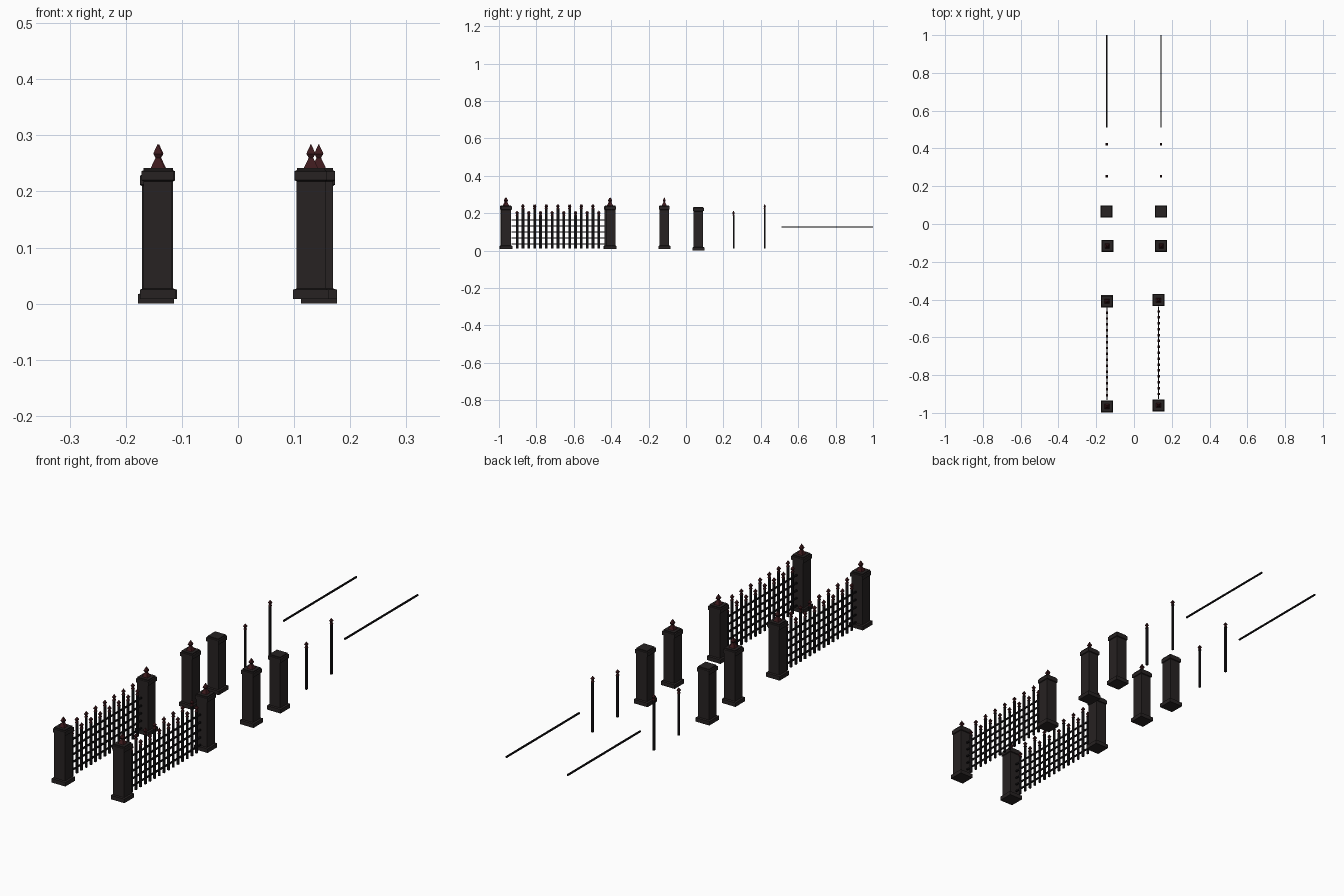
import bpy, bmesh

if "Cube" in bpy.data.objects:
    bpy.data.objects.remove(bpy.data.objects["Cube"])


def material(name, rgb):
    m = bpy.data.materials.new(name)
    m.diffuse_color = (*rgb, 1)
    m.use_nodes = True
    m.node_tree.nodes["Principled BSDF"].inputs["Base Color"].default_value = m.diffuse_color
    return m


STONE = material("dark_stone", (0.020, 0.016, 0.016))
IRON = material("black_iron", (0.008, 0.007, 0.008))
RED = material("dark_red", (0.045, 0.010, 0.012))


def square_loft(bm, x, y, rings, slot=0):
    """Closed square solid through (half width, height) rings; half width 0 ends in a point."""
    loops = []
    for h, z in rings:
        if h == 0:
            loops.append([bm.verts.new((x, y, z))])
        else:
            loops.append([bm.verts.new((x + sx * h, y + sy * h, z))
                          for sx, sy in ((-1, -1), (1, -1), (1, 1), (-1, 1))])
    faces = [bm.faces.new(loops[0][::-1])]
    for a, b in zip(loops, loops[1:]):
        for i in range(4):
            j = (i + 1) % 4
            faces.append(bm.faces.new((a[i], a[j], b[0]) if len(b) == 1
                                      else (a[i], a[j], b[j], b[i])))
    if len(loops[-1]) == 4:
        faces.append(bm.faces.new(loops[-1]))
    for f in faces:
        f.material_index = slot


def box(bm, lo, hi):
    v = [bm.verts.new((x, y, z)) for x in (lo[0], hi[0])
         for y in (lo[1], hi[1]) for z in (lo[2], hi[2])]
    for f in ((0, 1, 3, 2), (4, 6, 7, 5), (0, 4, 5, 1), (2, 3, 7, 6), (0, 2, 6, 4), (1, 5, 7, 3)):
        bm.faces.new([v[i] for i in f])


def finish(bm, name, mats):
    me = bpy.data.meshes.new(name)
    bm.to_mesh(me)
    bm.free()
    for m in mats:
        me.materials.append(m)
    ob = bpy.data.objects.new(name, me)
    bpy.context.collection.objects.link(ob)


def pillar(name, x, y, z, finial=True):
    bm = bmesh.new()
    # plinth, shaft, cap and stepped top
    square_loft(bm, x, y, [(0.032, z), (0.032, z + 0.017), (0.0255, z + 0.019),
                           (0.0255, z + 0.210), (0.029, z + 0.212), (0.029, z + 0.228),
                           (0.025, z + 0.230), (0.025, z + 0.234)])
    if finial:
        square_loft(bm, x, y, [(0.0125, z + 0.234), (0.004, z + 0.252), (0.008, z + 0.259),
                               (0.007, z + 0.262), (0, z + 0.277)], 1)
    finish(bm, name, [STONE, RED])


def add_bar(bm, x, y, top):
    square_loft(bm, x, y, [(0.004, 0.01), (0.004, top - 0.024)])
    # spear tip
    square_loft(bm, x, y, [(0.0055, top - 0.026), (0.003, top - 0.018),
                           (0.0065, top - 0.012), (0, top)], 1)


def add_rail(bm, x, y0, z):
    r = 0.003
    box(bm, (x - r, y0, z - r), (x + r, y0 + 0.49, z + r))


SHORT, TALL = 0.213, 0.249
sides = (("left", -0.143, -0.966, -0.141, -0.146, -0.144),
         ("right", 0.130, -0.960, 0.144, 0.144, 0.143))
for side, fx, fy, px, qx, lx in sides:
    # assembled fence section
    pillar("fence_pillar_front_" + side, fx, fy, 0.008)
    pillar("fence_pillar_back_" + side, fx, fy + 0.557, 0.008)
    bm = bmesh.new()
    for i in range(15):
        add_bar(bm, fx, fy + 0.060 + i * 0.0312, TALL if i % 2 else SHORT)
    for z in (0.164, 0.131, 0.099, 0.067, 0.035):
        add_rail(bm, fx, fy + 0.033, z)
    finish(bm, "fence_panel_" + side, [IRON, RED])

    # separate pillars, bars and rail
    pillar("loose_pillar_" + side, px, -0.116, 0.008)
    pillar("plain_pillar_" + side, qx, 0.066, 0.0, finial=False)
    for label, y, top in (("short", 0.254, SHORT), ("tall", 0.421, TALL)):
        bm = bmesh.new()
        add_bar(bm, lx, y, top)
        finish(bm, label + "_bar_" + side, [IRON, RED])
    bm = bmesh.new()
    add_rail(bm, lx, 0.51, 0.125)
    finish(bm, "loose_rail_" + side, [IRON])
